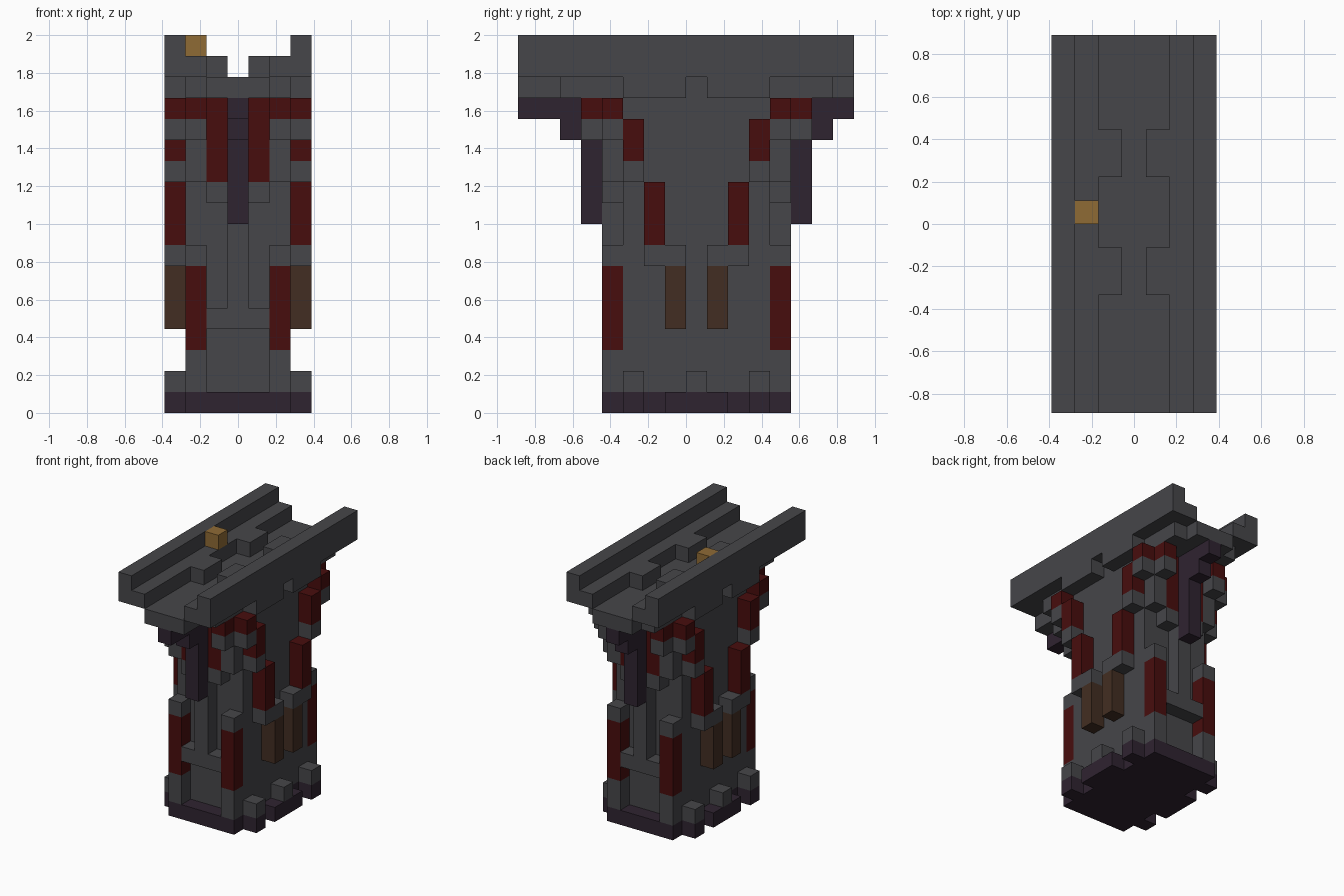
import bpy
import bmesh
from mathutils import Vector

if "Cube" in bpy.data.objects:
    bpy.data.objects.remove(bpy.data.objects["Cube"], do_unlink=True)

UNIT = 1 / 9            # edge of one block
NX, NY = 7, 16          # block counts across the model
COLOURS = {
    "stone_grey": (0.061, 0.061, 0.067),
    "dark_red": (0.064, 0.004, 0.004),
    "dark_purple": (0.028, 0.017, 0.030),
    "brown": (0.055, 0.027, 0.016),
    "gold": (0.275, 0.147, 0.036),
}


def make_material(name, rgb):
    mat = bpy.data.materials.new(name)
    mat.use_nodes = True
    mat.diffuse_color = (*rgb, 1)
    mat.node_tree.nodes["Principled BSDF"].inputs["Base Color"].default_value = (*rgb, 1)
    return mat


materials = {name: make_material(name, rgb) for name, rgb in COLOURS.items()}
cells = {}              # block position -> part name
part_colour = {}


def span(r):
    return range(r, r + 1) if isinstance(r, int) else range(r[0], r[1] + 1)


def block(part, colour, xs, ys, zs, mirror=True):
    """Fill a range of blocks, mirrored to the other sides of the tower."""
    part_colour[part] = colour
    for x in span(xs):
        for y in span(ys):
            for z in span(zs):
                spots = {(x, y, z)}
                if mirror:
                    spots |= {(NX - 1 - x, y, z), (x, NY - y, z), (NX - 1 - x, NY - y, z)}
                for spot in spots:
                    if spot[1] < NY:
                        cells[spot] = part


GREY, RED, PURPLE = "stone_grey", "dark_red", "dark_purple"

# Tower core and base
block("tower_core", GREY, (1, 5), (5, 11), (1, 15))
block("base", PURPLE, (1, 5), (4, 12), 0)
for y in (5, 7, 8):
    block("base", PURPLE, 0, y, 0)
for y in (5, 8):
    block("base_studs", GREY, 0, y, 1)

# Corner columns with red panels
block("corner_columns", GREY, 1, 4, (1, 7))
block("corner_panels", RED, 1, 4, (3, 6))

# End walls: ledge, pilaster, brackets and hanging beam
block("end_ledges", GREY, (2, 4), 4, 4)
block("pilasters", GREY, 3, 4, (5, 14))
block("end_brackets", GREY, 2, 4, 10)
block("end_brackets", GREY, 1, 4, (11, 13))
block("end_brackets", GREY, 1, 3, 13)
block("end_red_strips", RED, 2, 4, (11, 14))
block("end_red_caps", RED, 1, (3, 4), 14)
block("hanging_beams", PURPLE, 3, 3, (9, 14))
block("hanging_beams", PURPLE, 3, 2, (13, 14))
block("hanging_beams", PURPLE, 3, (0, 1), 14)

# Side walls: stepped ribs fanning outward to the top
block("side_brown_posts", "brown", 0, 7, (4, 6))
block("side_brackets", GREY, 0, (6, 7), 7)
block("side_red_ribs", RED, 0, 6, (8, 10))
block("side_brackets", GREY, 0, 5, 11)
block("side_red_ribs", RED, 0, 5, (12, 13))
block("side_brackets", GREY, 0, 4, 13)
block("side_red_ribs", RED, 0, 4, 14)

# Walkway on top with rails, kerbs and a lamp
block("deck", GREY, (2, 4), (0, 15), 15)
block("deck", GREY, 1, (2, 14), 15)
block("deck", GREY, 0, (5, 7), 15)
block("rails", GREY, 0, (0, 15), (16, 17))
block("kerbs", GREY, 1, (0, 15), 16)
block("kerbs", GREY, 2, (5, 6), 16)
block("lamp", "gold", 1, 8, 17, mirror=False)


def build_part(part):
    """Make one mesh from the exposed faces of a part's blocks."""
    bm = bmesh.new()
    verts = {}
    for cell in [c for c, name in cells.items() if name == part]:
        for axis in range(3):
            for step in (0, 1):
                neighbour = list(cell)
                neighbour[axis] += 2 * step - 1
                if tuple(neighbour) in cells:
                    continue
                u, v = (axis + 1) % 3, (axis + 2) % 3
                ring = []
                for du, dv in ((0, 0), (1, 0), (1, 1), (0, 1)):
                    p = list(cell)
                    p[axis] += step
                    p[u] += du
                    p[v] += dv
                    key = tuple(p)
                    if key not in verts:
                        centred = Vector((p[0] - NX / 2, p[1] - NY / 2, p[2]))
                        verts[key] = bm.verts.new(centred * UNIT)
                    ring.append(verts[key])
                bm.faces.new(ring if step else ring[::-1])
    # Merge flat neighbouring squares into larger faces
    bmesh.ops.dissolve_limit(bm, angle_limit=0.01, verts=bm.verts[:], edges=bm.edges[:])
    mesh = bpy.data.meshes.new(part)
    bm.to_mesh(mesh)
    bm.free()
    mesh.materials.append(materials[part_colour[part]])
    bpy.context.scene.collection.objects.link(bpy.data.objects.new(part, mesh))


for part in part_colour:
    build_part(part)
